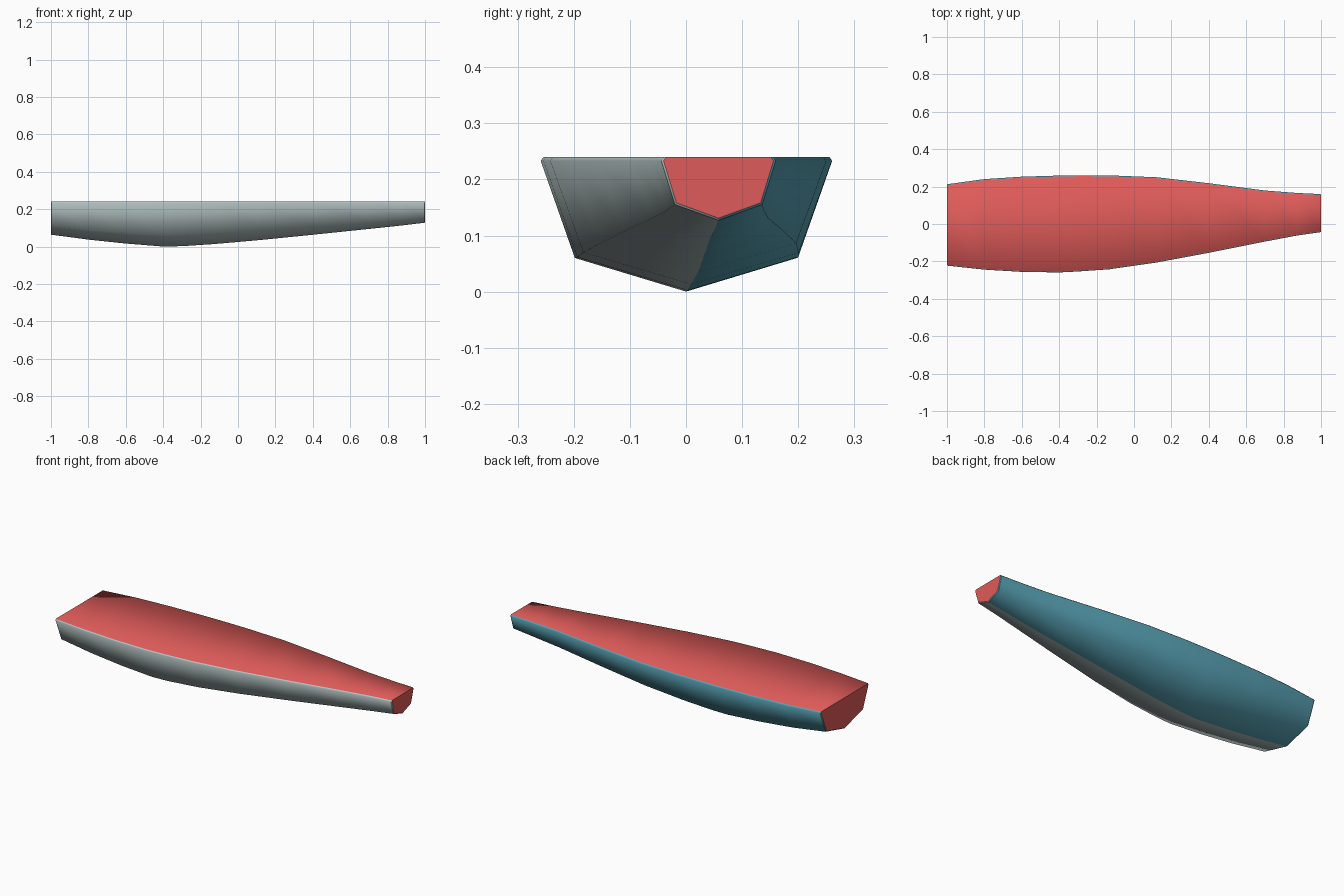
import bpy, bmesh, math

if "Cube" in bpy.data.objects:
    bpy.data.objects.remove(bpy.data.objects["Cube"])

DECK_Z, LIP_Y, LIP_Z, END = 0.24, 0.005, 0.007, 0.004

def material(name, rgb):
    m = bpy.data.materials.new(name)
    m.diffuse_color = (*rgb, 1)
    m.use_nodes = True
    m.node_tree.nodes["Principled BSDF"].inputs["Base Color"].default_value = m.diffuse_color
    return m

# stations along the hull: x, near gunwale y, far gunwale y, keel height
stations = [
    (-1.00, -0.223, 0.213, 0.063), (-0.80, -0.244, 0.240, 0.037),
    (-0.60, -0.256, 0.253, 0.016), (-0.40, -0.259, 0.259, 0.000),
    (-0.30, -0.254, 0.2605, 0.002), (-0.13, -0.242, 0.260, 0.013),
    (0.12, -0.206, 0.250, 0.035), (0.40, -0.154, 0.218, 0.063),
    (0.70, -0.094, 0.179, 0.094), (0.87, -0.062, 0.166, 0.112),
    (1.00, -0.044, 0.160, 0.127)]

def section(x, y0, y1, keel, inset=0.0):
    """Deck lip, gunwale, chine, keel, chine, gunwale, deck lip."""
    c, h = (y0 + y1) / 2, (y1 - y0) / 2 - inset
    keel += inset
    chine = keel + 0.25 * (DECK_Z - keel)
    half = [(h - LIP_Y, DECK_Z), (h, DECK_Z - LIP_Z), (h * 0.765, chine)]
    return ([(x, c - y, z) for y, z in half] + [(x, c, keel)]
            + [(x, c + y, z) for y, z in reversed(half)])

# full sections, with narrowed ones at both ends for the softened transom rims
first, last = stations[0], stations[-1]
rings = [section(*first, inset=END)]
rings.append(section(first[0] + END, *first[1:]))
rings += [section(*s) for s in stations[1:-1]]
rings.append(section(last[0] - END, *last[1:]))
rings.append(section(*last, inset=END))

bm = bmesh.new()
rows = [[bm.verts.new(p) for p in ring] for ring in rings]
n = len(rows[0])

def add(verts, mat, smooth):
    f = bm.faces.new(verts)
    f.material_index, f.smooth = mat, smooth

# hull sides by half, deck strips on top
for a, b in zip(rows, rows[1:]):
    for i in range(n - 1):
        add((a[i], a[i + 1], b[i + 1], b[i]), 0 if i < n // 2 else 1, True)
    add((a[n - 1], a[0], b[0], b[n - 1]), 2, True)

# end transoms
add(rows[0], 2, False)
add(rows[-1], 2, False)
bmesh.ops.recalc_face_normals(bm, faces=bm.faces)

# crisp edges around the transoms and their rims, soft gunwale elsewhere
for row in (rows[0], rows[1], rows[-2], rows[-1]):
    for i in range(n - 1):
        bm.edges.get((row[i], row[i + 1])).smooth = False
for row in (rows[0], rows[-1]):
    bm.edges.get((row[n - 1], row[0])).smooth = False

mesh = bpy.data.meshes.new("hull")
bm.to_mesh(mesh)
bm.free()
for m in (material("grey side", (0.46, 0.55, 0.55)),
          material("teal side", (0.10, 0.37, 0.47)),
          material("red deck", (0.73, 0.105, 0.10))):
    mesh.materials.append(m)
hull = bpy.data.objects.new("hull", mesh)
bpy.context.collection.objects.link(hull)
